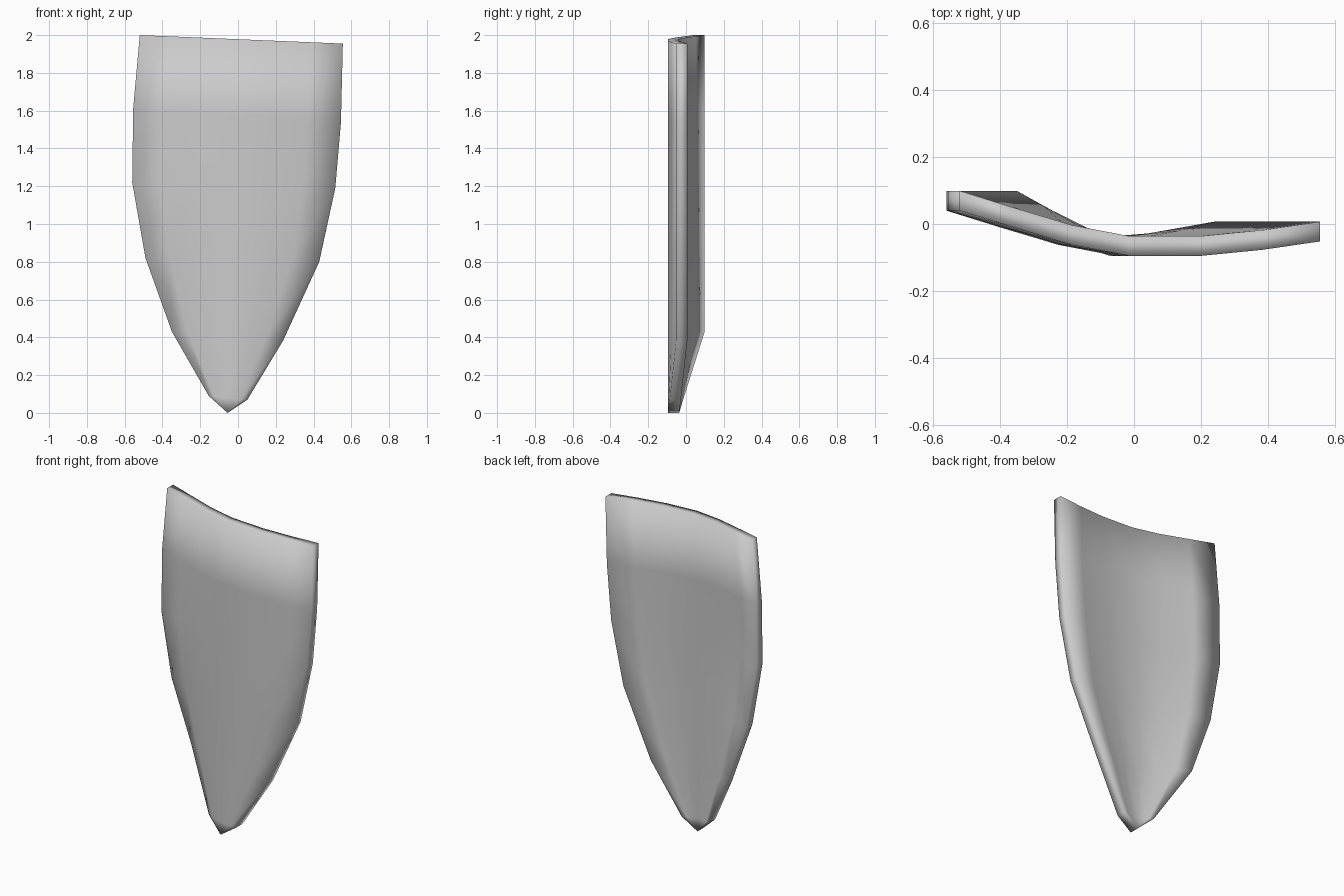
import bpy, bmesh

cube = bpy.data.objects.get("Cube")
if cube:
    bpy.data.objects.remove(cube)

steel = bpy.data.materials.new("plain grey")
steel.use_nodes = True
grey = (0.6, 0.6, 0.6, 1)
steel.diffuse_color = grey
steel.node_tree.nodes["Principled BSDF"].inputs["Base Color"].default_value = grey

# Outline rows: left x, left z, right x, right z, bow depth
ROWS = [(-0.055, 0, -0.055, 0, 0), (-0.155, 0.09, 0.05, 0.07, 0.2),
        (-0.35, 0.43, 0.24, 0.385, 1), (-0.49, 0.82, 0.43, 0.80, 1),
        (-0.56, 1.22, 0.515, 1.19, 1), (-0.555, 1.61, 0.545, 1.54, 1),
        (-0.52, 2.0, 0.555, 1.955, 1)]
# Bowed cross-section: fraction across, y of the front face
BOW = [(0, 0.04), (0.14, -0.007), (0.31, -0.062), (0.47, -0.095),
       (0.67, -0.095), (0.84, -0.077), (1, -0.052)]
FRONT, THICK = -0.095, 0.059

bm = bmesh.new()


def skin(offset):
    """Grid of vertices for one face of the plate."""
    return [[bm.verts.new((xl + (xr - xl) * t,
                           FRONT + (y - FRONT) * depth + offset,
                           zl + (zr - zl) * t)) for t, y in BOW]
            for xl, zl, xr, zr, depth in ROWS]


def border(grid):
    """Vertices round the edge of a grid, in order."""
    return (grid[0] + [row[-1] for row in grid[1:-1]]
            + grid[-1][::-1] + [row[0] for row in grid[-2:0:-1]])


# Front and back faces
front, back = skin(0), skin(THICK)
for grid in (front, back):
    for low, high in zip(grid, grid[1:]):
        for i in range(len(BOW) - 1):
            bm.faces.new((low[i], low[i + 1], high[i + 1], high[i]))

# Rim joining the two faces
a, b = border(front), border(back)
for i in range(len(a)):
    j = (i + 1) % len(a)
    bm.faces.new((a[i], a[j], b[j], b[i]))

# Close the tip to a point and smooth the whole plate
bmesh.ops.remove_doubles(bm, verts=bm.verts, dist=0.0005)
bmesh.ops.recalc_face_normals(bm, faces=bm.faces)
for face in bm.faces:
    face.smooth = True

mesh = bpy.data.meshes.new("shield_plate")
bm.to_mesh(mesh)
bm.free()
mesh.materials.append(steel)
plate = bpy.data.objects.new("shield_plate", mesh)
bpy.context.collection.objects.link(plate)
